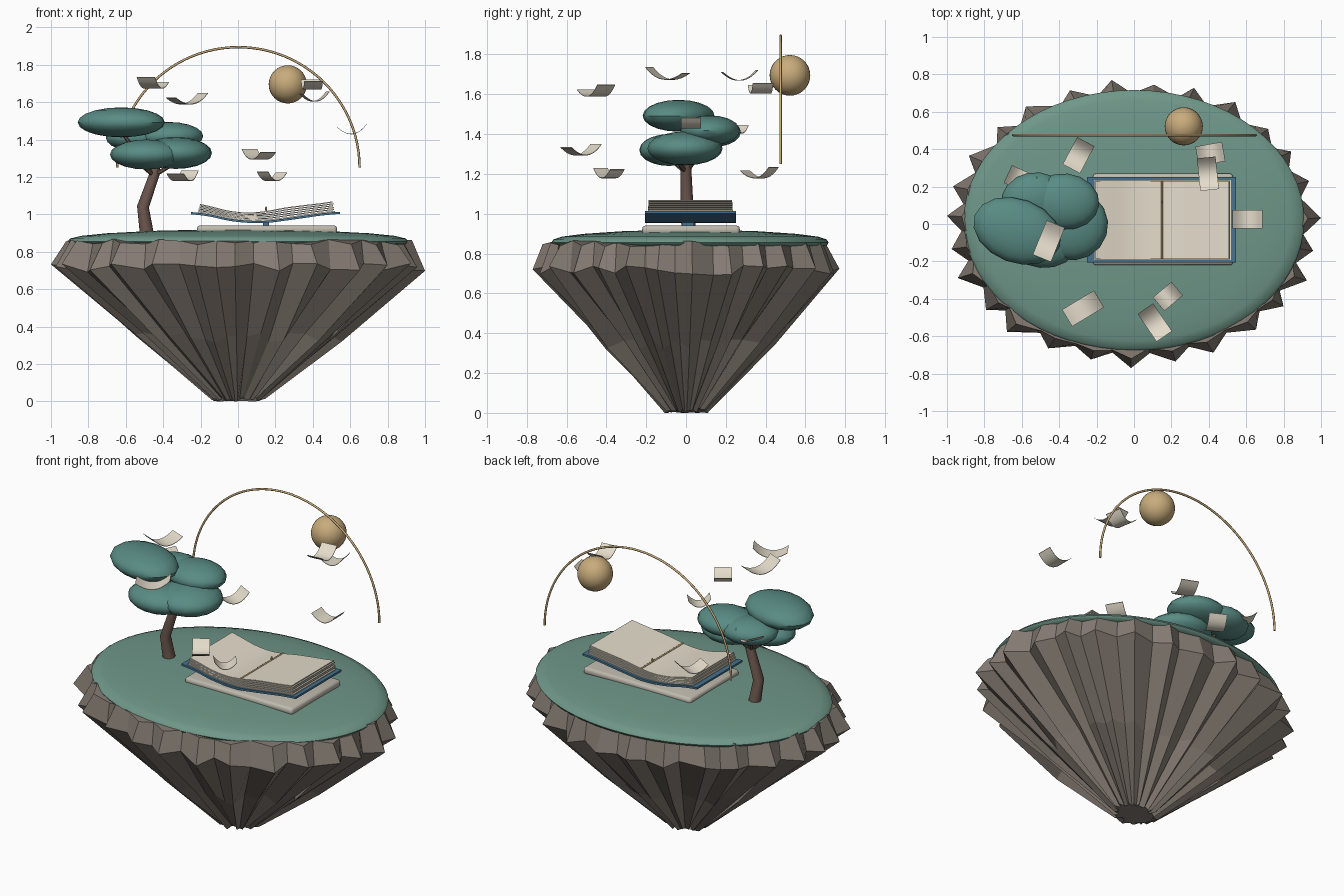
import bpy, bmesh, math, random
from mathutils import Matrix, Vector

if "Cube" in bpy.data.objects:
    bpy.data.objects.remove(bpy.data.objects["Cube"])

random.seed(4)


def material(name, rgb):
    m = bpy.data.materials.new(name)
    m.diffuse_color = (*rgb, 1)
    m.use_nodes = True
    m.node_tree.nodes["Principled BSDF"].inputs["Base Color"].default_value = m.diffuse_color
    return m


ROCK = material("rock", (0.24, 0.205, 0.175))
GRASS = material("grass", (0.16, 0.31, 0.25))
LEAF = material("leaf", (0.10, 0.26, 0.23))
BARK = material("bark", (0.16, 0.10, 0.08))
STONE = material("stone", (0.52, 0.49, 0.42))
PAPER = material("paper", (0.78, 0.72, 0.60))
BLUE = material("cover_blue", (0.06, 0.17, 0.28))
GOLD = material("gold", (0.58, 0.41, 0.20))


def finish(name, bm, mat, angle=None):
    bmesh.ops.recalc_face_normals(bm, faces=bm.faces)
    me = bpy.data.meshes.new(name)
    bm.to_mesh(me)
    bm.free()
    ob = bpy.data.objects.new(name, me)
    bpy.context.collection.objects.link(ob)
    me.materials.append(mat)
    if angle:
        bpy.ops.object.select_all(action='DESELECT')
        ob.select_set(True)
        bpy.context.view_layer.objects.active = ob
        bpy.ops.object.shade_smooth_by_angle(angle=math.radians(angle))
    return ob


def loft(bm, rings):
    """Skin a list of point rings and cap both ends."""
    vs = [[bm.verts.new(p) for p in r] for r in rings]
    n = len(vs[0])
    for a, b in zip(vs, vs[1:]):
        for i in range(n):
            j = (i + 1) % n
            bm.faces.new((a[i], a[j], b[j], b[i]))
    bm.faces.new(vs[0])
    bm.faces.new(vs[-1])


def tube(name, path, radii, mat, sides=8):
    path = [Vector(p) for p in path]
    rings = []
    for k, p in enumerate(path):
        d = (path[min(k + 1, len(path) - 1)] - path[max(k - 1, 0)]).normalized()
        u = d.cross(Vector((0, 1, 0) if abs(d.y) < 0.9 else (1, 0, 0))).normalized()
        v = d.cross(u)
        rings.append([p + radii[k] * (u * math.cos(t) + v * math.sin(t))
                      for t in (2 * math.pi * i / sides for i in range(sides))])
    bm = bmesh.new()
    loft(bm, rings)
    return finish(name, bm, mat, 50)


def sheet(name, profile, y0, y1, t, mat, matrix=Matrix()):
    """Curved slab: an x-z profile given thickness t and swept along y."""
    loop = [(x, z) for x, z in profile] + [(x, z + t) for x, z in reversed(profile)]
    n = len(profile)
    bm = bmesh.new()
    a, b = [[bm.verts.new((x, y, z)) for x, z in loop] for y in (y0, y1)]
    for i in range(2 * n):
        j = (i + 1) % (2 * n)
        bm.faces.new((a[i], a[j], b[j], b[i]))
    for s in (a, b):
        for i in range(n - 1):
            bm.faces.new((s[i], s[i + 1], s[2 * n - 2 - i], s[2 * n - 1 - i]))
    bm.transform(matrix)
    return finish(name, bm, mat, 35)


def ball(name, c, r, mat, seg, rng, angle=None, rot=0):
    bm = bmesh.new()
    bmesh.ops.create_uvsphere(bm, u_segments=seg, v_segments=rng, radius=1)
    bm.transform(Matrix.Translation(c) @ Matrix.Rotation(rot, 4, 'Z') @ Matrix.Diagonal((*r, 1)))
    return finish(name, bm, mat, angle)


# Rock: alternating ridges and valleys, tapering down; one ridge at the front
N = 54
angs = [2 * math.pi * (i + random.uniform(-.25, .25)) / N - math.pi / 2 for i in range(N)]
big = [random.uniform(-.035, .0) for _ in range(N)]
levels = [(0.012, .135, .105, .014, .012), (0.345, .555, .485, .03, .025),
          (0.715, 1.0, .9, .025, 0), (0.852, .925, .875, .016, .01)]
rings = []
for z, ridge, valley, jit, rj in levels:
    ring = []
    for i, a in enumerate(angs):
        f = (valley if i % 2 else ridge + big[i] * ridge) + random.uniform(-rj, rj)
        ring.append((f * math.cos(a), .77 * f * math.sin(a),
                     max(0, z + random.uniform(-jit, jit))))
    rings.append(ring)
# fit the widest ring to the exact footprint
for axis, half in ((0, 1.0), (1, .77)):
    lo, hi = [fn(p[axis] for p in rings[2]) for fn in (min, max)]
    for ring in rings:
        for i, p in enumerate(ring):
            q = list(p)
            q[axis] *= half / (hi if q[axis] > 0 else -lo)
            ring[i] = tuple(q)
rings[0][0] = (*rings[0][0][:2], 0)
bm = bmesh.new()
loft(bm, rings)
finish("island_rock", bm, ROCK)

# Grass cap: shallow dome with a rounded lip
prof = [(.86, .835), (.9, .842), (.91, .855), (.897, .871), (.84, .885),
        (.7, .899), (.45, .912), (.2, .918), (.02, .92)]
bm = bmesh.new()
loft(bm, [[(r * math.cos(t), .02 + .765 * r * math.sin(t), z)
           for t in (2 * math.pi * i / 64 for i in range(64))] for r, z in prof])
finish("grass_top", bm, GRASS, 50)

# Stone plinth under the book
bm = bmesh.new()
bmesh.ops.create_cube(bm, size=1, matrix=Matrix.Translation((.155, .025, .918))
                      @ Matrix.Diagonal((.75, .49, .046, 1)))
bmesh.ops.bevel(bm, geom=bm.edges[:], offset=.018, segments=3, affect='EDGES', profile=.5)
finish("plinth", bm, STONE, 40)
bm = bmesh.new()
bmesh.ops.create_cube(bm, size=1, matrix=Matrix.Translation((.15, .01, .948))
                      @ Matrix.Diagonal((.03, .06, .03, 1)))
finish("book_support", bm, BLUE)

# Open book: wavy cover, layered pages, gold gutter cord
xs = [-.25, -.15, -.05, .05, .15, .25, .35, .45, .545]
cover_z = [1.0, .988, .966, .955, .954, .966, .98, .994, 1.002]
top_z = [1.064, 1.044, 1.02, 1.01, 1.018, 1.036, 1.049, 1.061, 1.074]


def sample(zs, x):
    k = max(0, min(len(xs) - 2, sum(x > q for q in xs) - 1))
    p = [zs[max(0, min(len(xs) - 1, k + d))] for d in (-1, 0, 1, 2)]
    t = (x - xs[k]) / (xs[k + 1] - xs[k])
    return p[1] + .5 * t * (p[2] - p[0] + t * (2 * p[0] - 5 * p[1] + 4 * p[2] - p[3]
                            + t * (3 * (p[1] - p[2]) + p[3] - p[0])))


def spread(x0, x1, n=25):
    return [x0 + (x1 - x0) * i / (n - 1) for i in range(n)]


sheet("book_cover", [(x, sample(cover_z, x)) for x in spread(-.25, .545)],
      -.205, .25, .012, BLUE)
LAYERS = 6
for k in range(LAYERS):
    f = k / (LAYERS - 1)
    inset = .003 * (k % 2) + .002 * k
    prof = [(x, (1 - f) * (sample(cover_z, x) + .012) + f * (sample(top_z, x) - .006))
            for x in spread(-.215 + inset, .518 - inset)]
    sheet(f"page_layer_{k + 1}", prof, -.192 + inset / 3, .235 - inset / 3, .006, PAPER)
tube("gutter_cord", [(.15, -.188, 1.019), (.15, .232, 1.019)], [.005] * 2, GOLD)
ball("cord_bead", (.15, .12, 1.03), (.006, .006, .012), GOLD, 8, 6, 40)

# Tree trunk and branches
tube("trunk", [(-.488, .015, .9), (-.508, .005, 1.04), (-.445, 0, 1.22), (-.43, .01, 1.32)],
     [.037, .032, .027, .02], BARK)
for i, tip in enumerate([(-.34, -.05, 1.27), (-.36, .12, 1.38), (-.55, -.1, 1.29),
                         (-.63, .0, 1.45), (-.55, .14, 1.4)]):
    tube(f"branch_{i + 1}", [(-.45, 0, 1.21), tip], [.014, .007], BARK, 6)

# Canopy: flattened leaf clumps
clumps = [((-.624, -.037, 1.492), (.243, .171, .08), -.36),
          ((-.37, .12, 1.418), (.185, .15, .076), -.1),
          ((-.54, .14, 1.41), (.17, .135, .074), .2),
          ((-.333, -.005, 1.328), (.195, .19, .085), .1),
          ((-.49, -.085, 1.32), (.195, .15, .08), -.1)]
for i, (c, r, rot) in enumerate(clumps):
    ball(f"leaf_clump_{i + 1}", c, r, LEAF, 16, 10, 40, rot)

# Sky arc and sun ball
arc = [(.002 + .648 * math.cos(t), .475, 1.25 + .644 * math.sin(t))
       for t in (math.pi * i / 48 for i in range(49))]
tube("sky_arc", arc, [.0065] * 49, GOLD)
ball("sun", (.266, .522, 1.695), (.102,) * 3, GOLD, 32, 16, 40)

# Drifting pages: centre, yaw, length, width, tilt along the length
pages = [((-.295, .37, 1.2), 62, .165, .105, 6), ((.41, .375, 1.625), 10, .145, .105, 4),
         ((.395, .27, 1.69), 96, .175, .10, 3), ((.61, .025, 1.45), 0, .16, .10, 5),
         ((-.457, -.095, 1.695), 68, .20, .105, -8), ((-.27, -.45, 1.61), 31, .20, .105, 7),
         ((.18, -.388, 1.2), 40, .13, .095, -3), ((.11, -.525, 1.315), -56, .18, .10, -5),
         ((-.605, .235, 1.425), -25, .15, .105, 4)]
for i, (c, yaw, length, width, tilt) in enumerate(pages):
    prof = [(u * length / 2, .046 * u * u - .022) for u in spread(-1, 1, 11)]
    m = (Matrix.Translation(c) @ Matrix.Rotation(math.radians(yaw), 4, 'Z')
         @ Matrix.Rotation(math.radians(-tilt), 4, 'Y'))
    sheet(f"drifting_page_{i + 1}", prof, -width / 2, width / 2, .003, PAPER, m)
